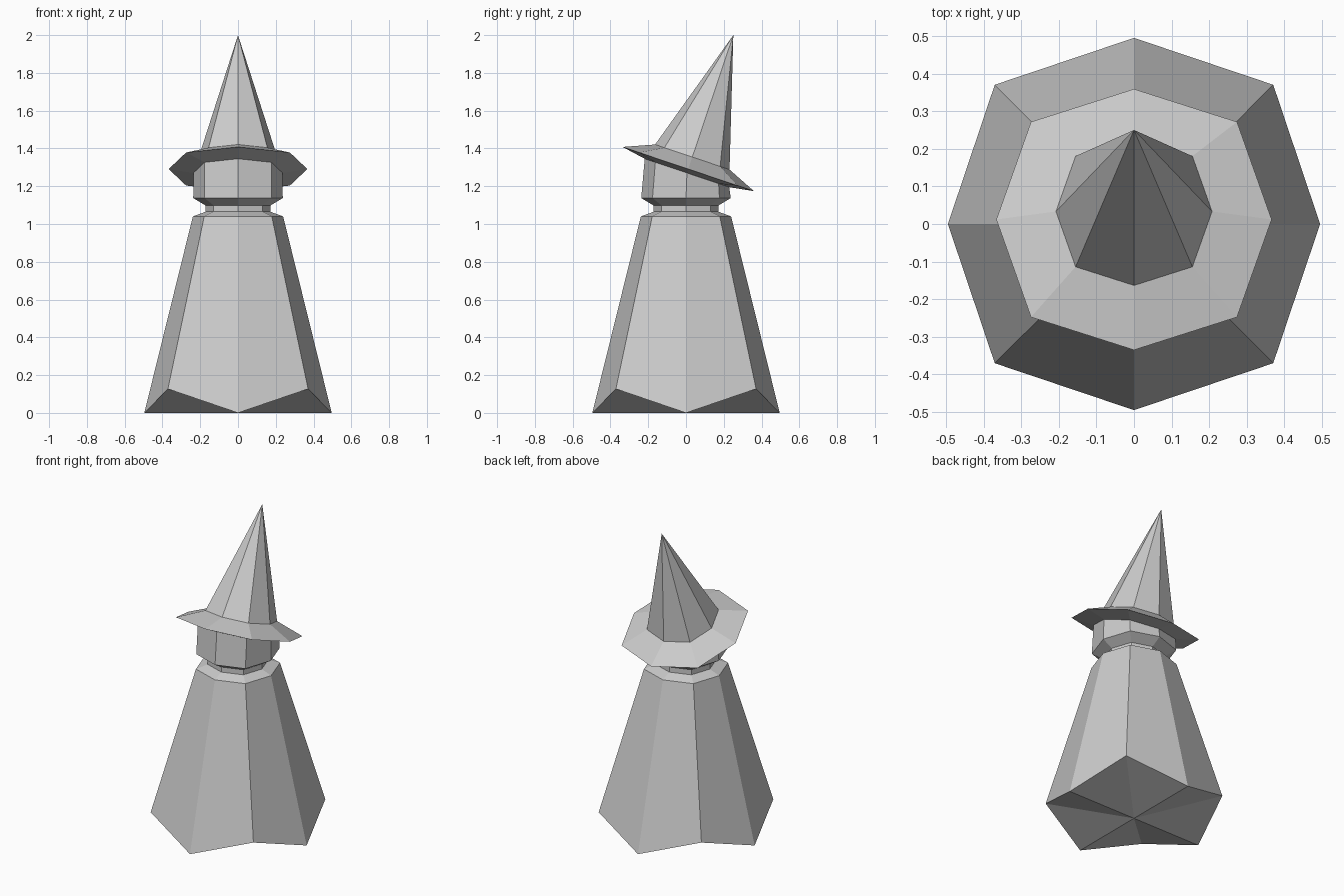
import bpy
import bmesh
from math import sin, cos, pi, radians
from mathutils import Matrix, Vector

if "Cube" in bpy.data.objects:
    bpy.data.objects.remove(bpy.data.objects["Cube"])

SIDES = 8
DIAGONAL = 1.058   # the diagonal corners sit slightly further out
TILT = Matrix.Translation((0, 0.012, 1.291)) @ Matrix.Rotation(radians(-18.6), 4, 'X')
LEVEL = Matrix.Identity(4)


def ring(radius, z, frame=LEVEL, lift=0.0):
    """Eight-cornered ring; radius 0 gives a single point."""
    if radius == 0:
        return [frame @ Vector((0, 0, z))]
    points = []
    for i in range(SIDES):
        odd = i % 2
        r = radius * (DIAGONAL if odd else 1)
        a = 2 * pi * i / SIDES
        points.append(frame @ Vector((r * cos(a), r * sin(a), z + lift * odd)))
    return points


def loft(name, rings):
    """Join rings listed from bottom to top with flat faces."""
    bm = bmesh.new()
    loops = [[bm.verts.new(p) for p in r] for r in rings]
    for low, high in zip(loops, loops[1:]):
        for i in range(SIDES):
            j = (i + 1) % SIDES
            if len(low) == 1:
                bm.faces.new((low[0], high[j], high[i]))
            elif len(high) == 1:
                bm.faces.new((low[i], low[j], high[0]))
            else:
                bm.faces.new((low[i], low[j], high[j], high[i]))
    mesh = bpy.data.meshes.new(name)
    bm.to_mesh(mesh)
    bm.free()
    obj = bpy.data.objects.new(name, mesh)
    bpy.context.collection.objects.link(obj)
    return obj


# Robe with an arched hem, fanned underside and bevelled shoulder
loft("robe", [ring(0, 0), ring(0.496, 0, lift=0.127),
              ring(0.239, 1.04), ring(0.172, 1.065)])

# Short neck
loft("neck", [ring(0.172, 1.065), ring(0.172, 1.098)])

# Head, cut off at the slant of the hat
loft("head", [ring(0.172, 1.098), ring(0.237, 1.137),
              ring(0.236, -0.022, TILT)])

# Tilted hat: underside, sharp brim edge, cone
loft("hat", [ring(0.236, -0.022, TILT), ring(0.367, 0, TILT),
             ring(0.208, 0.067, TILT), ring(0, 0.748, TILT)])
